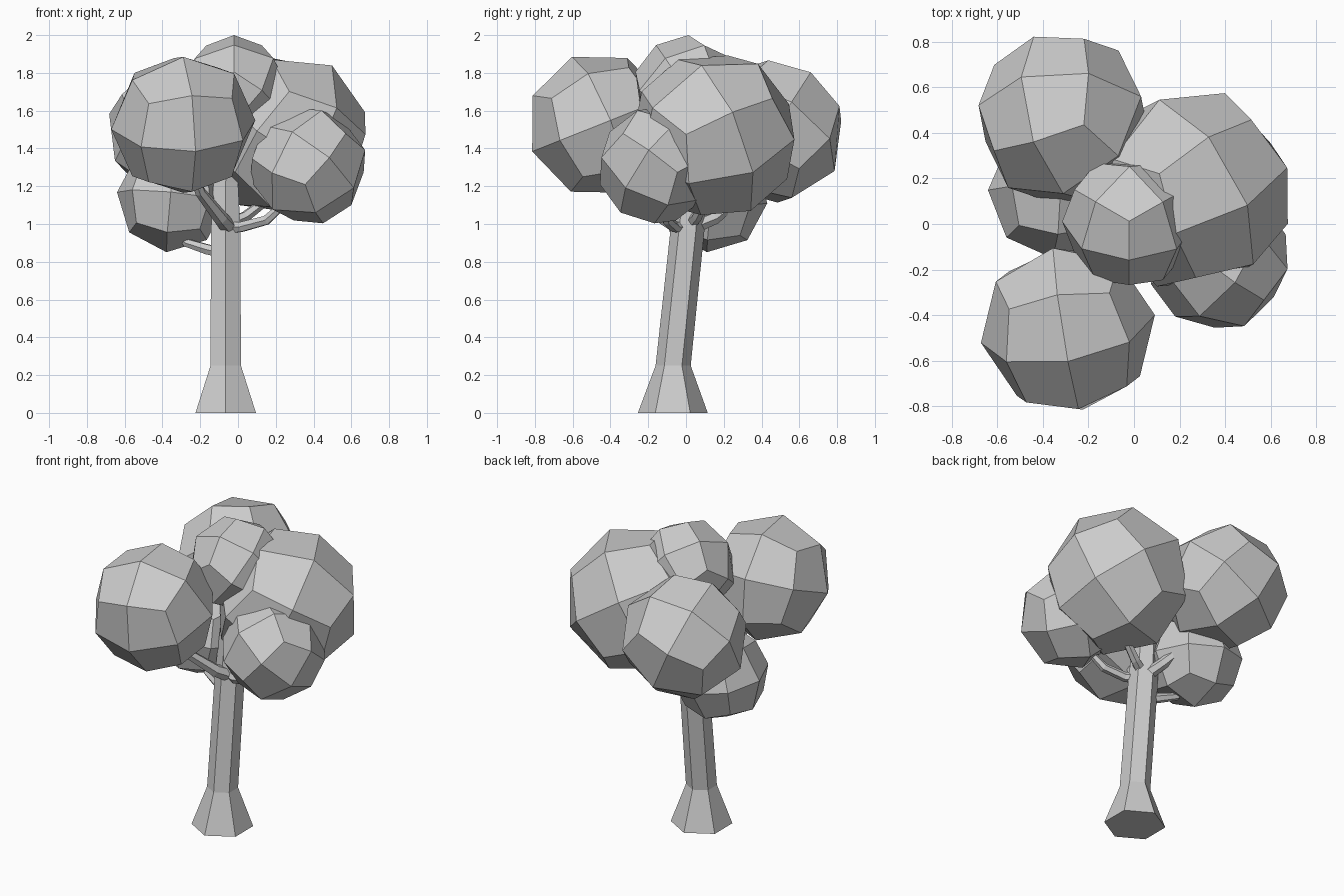
import bpy, bmesh, math
from mathutils import Vector, Matrix

if "Cube" in bpy.data.objects:
    bpy.data.objects.remove(bpy.data.objects["Cube"])


def finish(name, bm):
    bmesh.ops.recalc_face_normals(bm, faces=bm.faces)
    mesh = bpy.data.meshes.new(name)
    bm.to_mesh(mesh)
    bm.free()
    obj = bpy.data.objects.new(name, mesh)
    bpy.context.collection.objects.link(obj)
    return obj


def tube(name, path, sides=6, upright=False):
    """Tapered tube through (x, y, z, radius) points."""
    bm = bmesh.new()
    pts = [Vector(p[:3]) for p in path]
    rings = []
    for i, p in enumerate(path):
        d = pts[min(i + 1, len(pts) - 1)] - pts[max(i - 1, 0)]
        if upright:
            a, b = Vector((0, 1, 0)), Vector((-1, 0, 0))
        else:
            d.normalize()
            a = d.cross(Vector((0, 0, 1))).normalized()
            b = d.cross(a)
        rings.append([bm.verts.new(pts[i] + p[3] * (a * math.cos(t) + b * math.sin(t)))
                      for t in (2 * math.pi * k / sides for k in range(sides))])
    for r0, r1 in zip(rings, rings[1:]):
        for k in range(sides):
            n = (k + 1) % sides
            bm.faces.new((r0[k], r0[n], r1[n], r1[k]))
    bm.faces.new(rings[0])
    bm.faces.new(rings[-1])
    return finish(name, bm)


def foliage(name, centre, radius, u, v):
    """24-quad ball: a cube split once, rounded, and turned so its axes follow u and v."""
    u = Vector(u).normalized()
    v = Vector(v)
    v = (v - u * v.dot(u)).normalized()
    turn = Matrix((u, v, u.cross(v))).transposed()
    bm = bmesh.new()
    bmesh.ops.create_cube(bm, size=2)
    bmesh.ops.subdivide_edges(bm, edges=bm.edges[:], cuts=1, use_grid_fill=True)
    for vert in bm.verts:
        vert.co = Vector(centre) + turn @ (vert.co.normalized() * radius)
    return finish(name, bm)


# Leaning six-sided trunk with a flared foot
tube("trunk", [(-.065, -.07, 0, .185), (-.065, -.068, .25, .093),
               (-.065, .008, .97, .09), (-.065, .03, 1.22, .075),
               (-.06, .04, 1.5, .05)], upright=True)

# Branches reaching into the foliage
branches = {
    "branch_front_left": [(-.04, -.01, .97, .045), (-.09, -.11, 1.03, .04),
                          (-.2, -.25, 1.17, .03), (-.27, -.38, 1.35, .02)],
    "branch_front_right": [(-.05, -.01, .98, .035), (.02, -.06, .985, .03),
                           (.15, -.1, 1.02, .028), (.26, -.13, 1.12, .02)],
    "branch_low_left": [(-.09, 0, .85, .03), (-.16, .03, .865, .03),
                        (-.27, .07, .9, .025), (-.34, .12, 1.0, .015)],
    "branch_back_left": [(-.06, .03, .98, .04), (-.1, .15, 1.03, .035),
                         (-.19, .28, 1.14, .03), (-.28, .4, 1.3, .02)],
    "branch_right": [(-.05, .02, 1.0, .035), (.04, .06, 1.04, .03),
                     (.17, .11, 1.14, .025), (.23, .14, 1.3, .02)],
}
for name, path in branches.items():
    tube(name, path)

# Faceted foliage clumps
foliage("foliage_front_left", (-.29, -.46, 1.525), .387, (0, -.37, .93), (.17, -.9, -.41))
foliage("foliage_back_left", (-.31, .46, 1.49), .388, (-.47, .47, .73), (.82, .28, .44))
foliage("foliage_right", (.25, .15, 1.47), .45, (.55, -.15, .82), (-.31, .885, .37))
foliage("foliage_front_right", (.37, -.155, 1.31), .317, (.6, .34, .755), (-.27, -.79, .546))
foliage("foliage_low_left", (-.35, .14, 1.14), .292, (-.1, -.1, -1), (-1, .03, .1))
foliage("foliage_top", (-.02, .01, 1.705), .295, (0, .82, .57), (-.71, -.41, .57))
